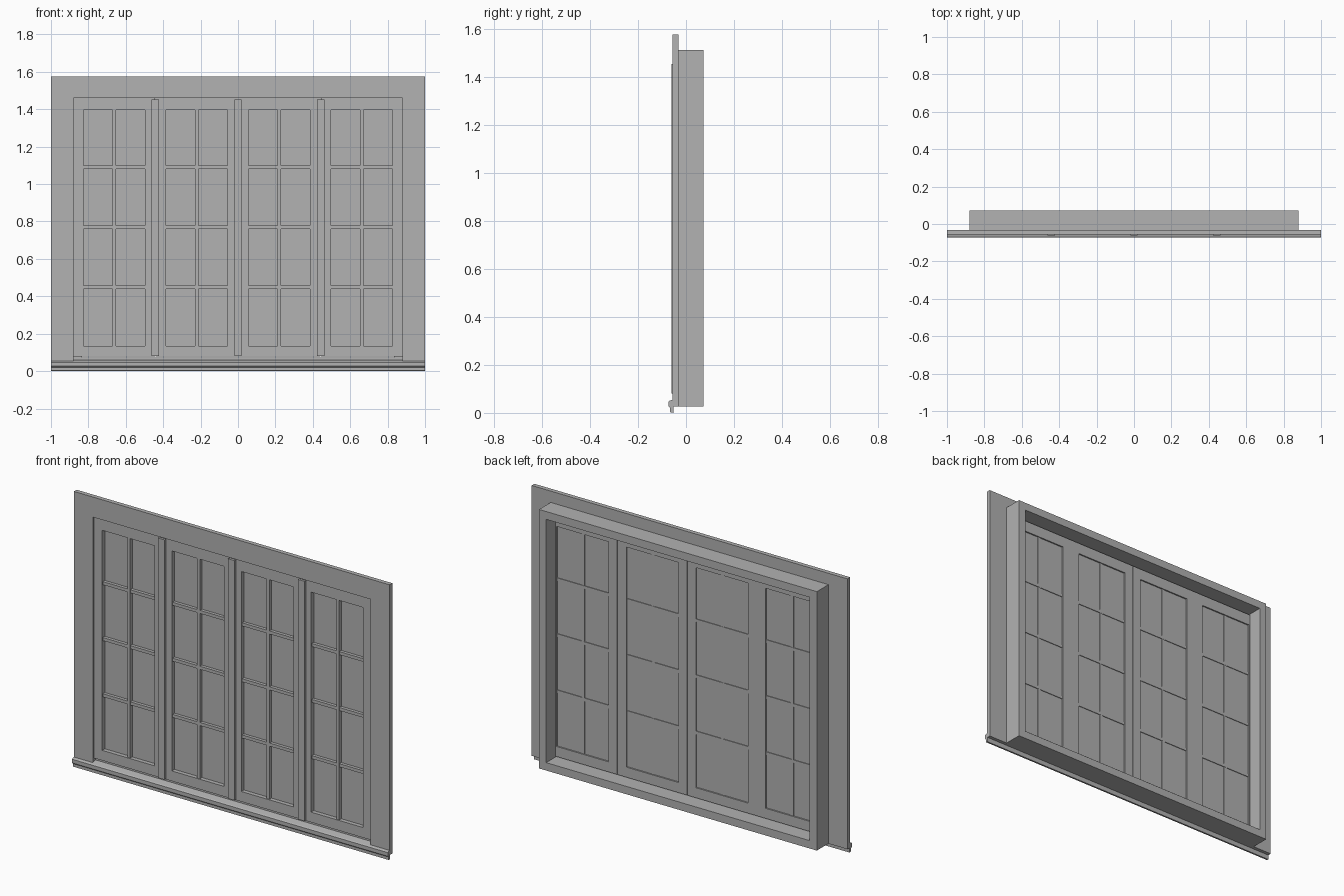
import bpy, bmesh
from mathutils import Vector

cube = bpy.data.objects.get("Cube")
if cube:
    bpy.data.objects.remove(cube)

grey = bpy.data.materials.new("painted_grey")
grey.use_nodes = True
colour = (0.445, 0.445, 0.445, 1)
grey.diffuse_color = colour
grey.node_tree.nodes["Principled BSDF"].inputs["Base Color"].default_value = colour


def finish(name, bm):
    bmesh.ops.recalc_face_normals(bm, faces=bm.faces)
    mesh = bpy.data.meshes.new(name)
    bm.to_mesh(mesh)
    bm.free()
    mesh.materials.append(grey)
    obj = bpy.data.objects.new(name, mesh)
    bpy.context.collection.objects.link(obj)
    return obj


def add_prism(bm, points, offset):
    """Extrude a closed outline of 3D points along an offset."""
    face = bm.faces.new([bm.verts.new(p) for p in points])
    result = bmesh.ops.extrude_face_region(bm, geom=[face], use_keep_orig=True)
    moved = [v for v in result["geom"] if isinstance(v, bmesh.types.BMVert)]
    bmesh.ops.translate(bm, verts=moved, vec=Vector(offset))


def slab(name, outline, y0, y1):
    """Front outline in x and z, given thickness in y."""
    bm = bmesh.new()
    add_prism(bm, [(x, y0, z) for x, z in outline], (0, y1 - y0, 0))
    return finish(name, bm)


def box(name, x0, x1, y0, y1, z0, z1):
    return slab(name, [(x0, z0), (x1, z0), (x1, z1), (x0, z1)], y0, y1)


def ring(name, outer, inner, y0, y1):
    """Closed rectangular frame; rectangles are x0, x1, z0, z1."""
    bm = bmesh.new()
    loops = []
    for x0, x1, z0, z1 in (outer, inner):
        for y in (y0, y1):
            loops.append([bm.verts.new((x, y, z)) for x, z in
                          ((x0, z0), (x1, z0), (x1, z1), (x0, z1))])
    of, ob, inf, inb = loops
    for a, b in ((of, inf), (ob, inb), (of, ob), (inf, inb)):
        for i in range(4):
            j = (i + 1) % 4
            bm.faces.new((a[i], a[j], b[j], b[i]))
    return finish(name, bm)


# Deep box lining the wall opening
ring("jamb_box", (-0.88, 0.88, 0.027, 1.51), (-0.835, 0.835, 0.072, 1.465),
     -0.032, 0.073)

# Mitred casing around the front
for side, s in (("left", 1), ("right", -1)):
    slab(side + "_casing", [(s, 0.03), (s, 1.575), (s * 0.88, 1.46), (s * 0.88, 0.03)],
         -0.057, -0.032)
slab("top_casing", [(-1, 1.575), (1, 1.575), (0.88, 1.46), (-0.88, 1.46)],
     -0.057, -0.032)

# Moulded sill with a sloping top and drip nose
sill_profile = [(-0.052, 0), (-0.066, 0.003), (-0.066, 0.02), (-0.072, 0.026),
                (-0.072, 0.047), (-0.066, 0.052), (-0.032, 0.06),
                (-0.032, 0.027), (-0.052, 0.027)]
bm = bmesh.new()
add_prism(bm, [(-1, y, z) for y, z in sill_profile], (2, 0, 0))
finish("sill", bm)

# Four sashes, each with a pane and a grid of glazing bars
bottom, top = 0.135, 1.395
edges = (-0.88, -0.443, 0, 0.443, 0.88)
for i, centre in enumerate((-0.662, -0.22, 0.22, 0.662)):
    tag = f"_{i + 1}"
    x0, x1 = centre - 0.165, centre + 0.165
    ring("sash" + tag, (edges[i] + 0.001, edges[i + 1] - 0.001, 0.077, 1.459),
         (x0, x1, bottom, top), -0.048, -0.01)
    box("pane" + tag, x0, x1, -0.024, -0.018, bottom, top)
    box("upright_bar" + tag, centre - 0.009, centre + 0.009, -0.043, -0.015, bottom, top)
    for j, z in enumerate((0.448, 0.77, 1.09)):
        box(f"cross_bar{tag}_{j + 1}", x0, x1, -0.042, -0.014, z - 0.009, z + 0.009)

# Cover strips over the joints between sashes
for i, x in enumerate(edges[1:4]):
    box(f"cover_strip_{i + 1}", x - 0.02, x + 0.02, -0.061, -0.047, 0.08, 1.453)
